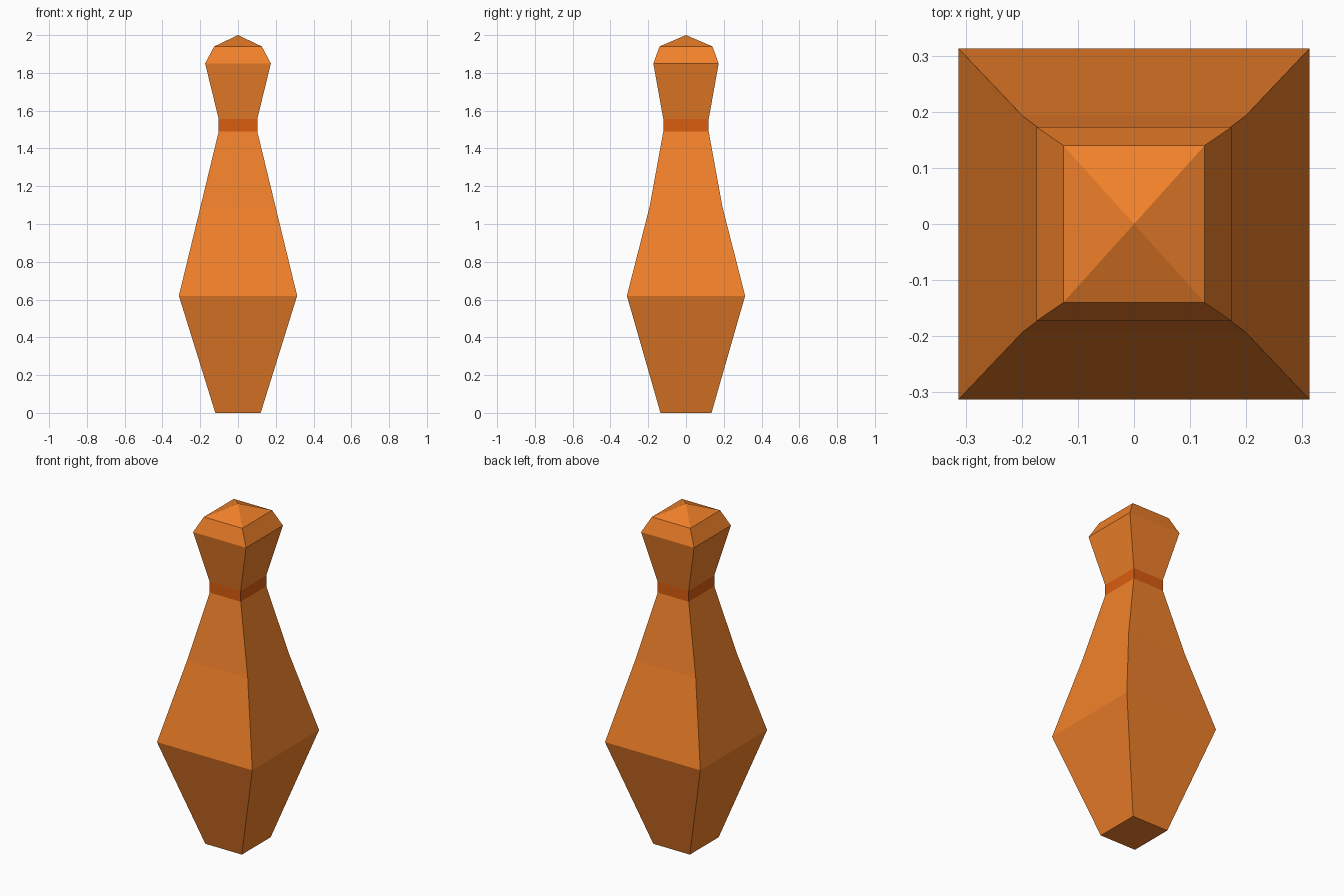
import bpy, bmesh

if "Cube" in bpy.data.objects:
    bpy.data.objects.remove(bpy.data.objects["Cube"])


def material(name, rgb):
    m = bpy.data.materials.new(name)
    m.diffuse_color = (*rgb, 1)
    m.use_nodes = True
    m.node_tree.nodes["Principled BSDF"].inputs["Base Color"].default_value = m.diffuse_color
    return m


orange = material("orange", (0.88, 0.22, 0.023))
dark_orange = material("dark_orange", (0.70, 0.11, 0.005))


def loft(name, rings, mat, base=False, apex=None):
    """Stack rectangular rings (half width, half depth, height) into a flat-sided shell."""
    bm = bmesh.new()
    loops = [[bm.verts.new((sx * x, sy * y, z))
              for sx, sy in ((-1, -1), (1, -1), (1, 1), (-1, 1))]
             for x, y, z in rings]
    for low, high in zip(loops, loops[1:]):
        for i in range(4):
            j = (i + 1) % 4
            bm.faces.new((low[i], low[j], high[j], high[i]))
    if base:
        bm.faces.new(loops[0][::-1])
    if apex:
        tip = bm.verts.new((0, 0, apex))
        for i in range(4):
            bm.faces.new((loops[-1][i], loops[-1][(i + 1) % 4], tip))
    mesh = bpy.data.meshes.new(name)
    bm.to_mesh(mesh)
    bm.free()
    mesh.materials.append(mat)
    obj = bpy.data.objects.new(name, mesh)
    bpy.context.collection.objects.link(obj)


neck_low = (0.102, 0.12, 1.49)
neck_high = (0.102, 0.12, 1.555)

# Tapered belly with a flat foot
loft("body", [(0.12, 0.135, 0), (0.313, 0.313, 0.62), (0.199, 0.193, 1.09), neck_low],
     orange, base=True)
# Stripe around the neck
loft("neck_band", [neck_low, neck_high], dark_orange)
# Flared head with a pyramid cap
loft("head", [neck_high, (0.174, 0.173, 1.85), (0.126, 0.14, 1.94)], orange, apex=2.0)
